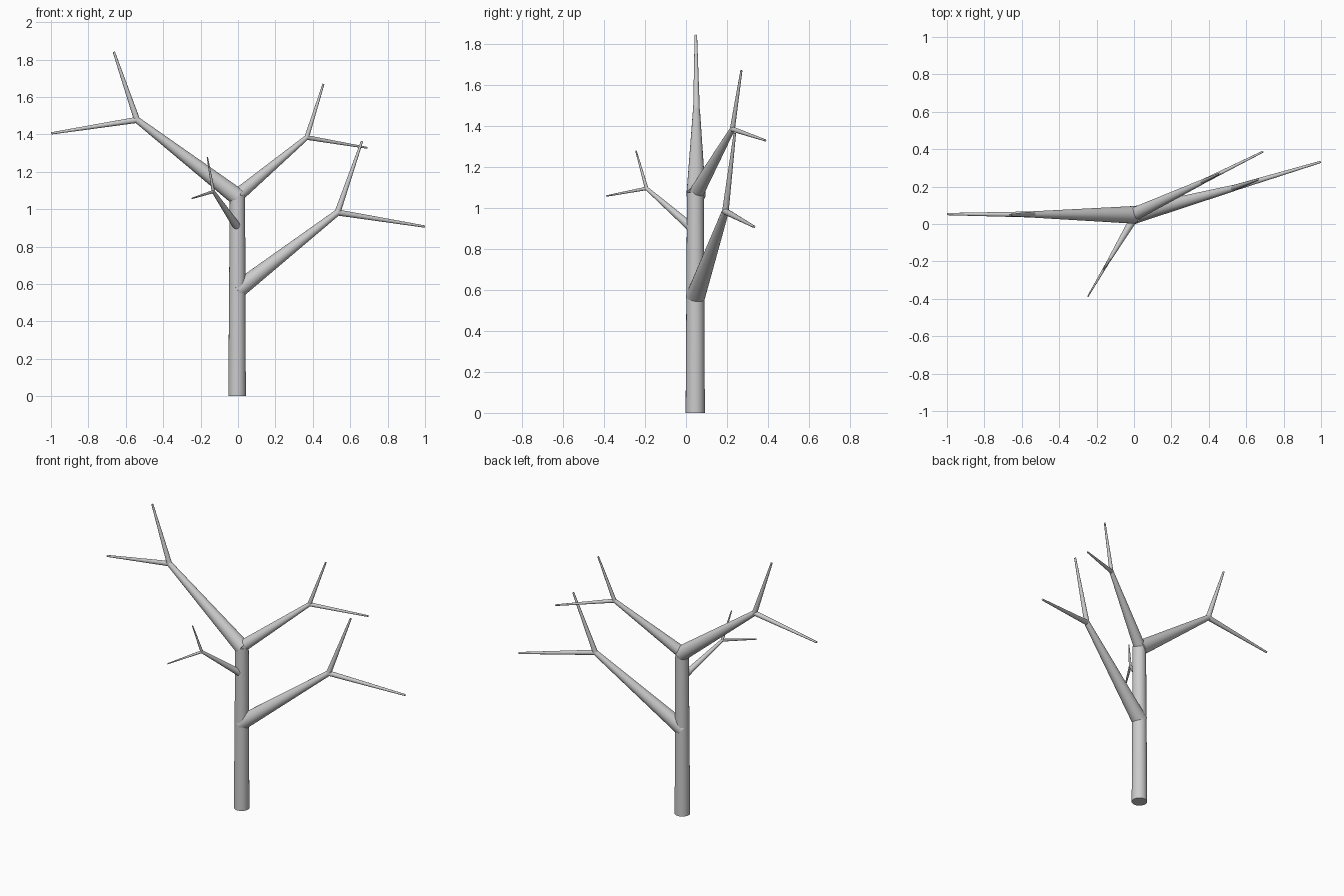
import bpy
import math
from mathutils import Vector

if "Cube" in bpy.data.objects:
    bpy.data.objects.remove(bpy.data.objects["Cube"])


def limb(name, start, end, r1, r2):
    """Tapered round limb running from start to end."""
    a, b = Vector(start), Vector(end)
    d = b - a
    bpy.ops.mesh.primitive_cone_add(vertices=24, radius1=r1, radius2=r2,
                                    depth=d.length, location=(a + b) / 2)
    ob = bpy.context.object
    ob.name = name
    ob.rotation_euler = d.to_track_quat('Z', 'Y').to_euler()
    bpy.ops.object.shade_smooth_by_angle(angle=math.radians(40))
    return ob


# Trunk
limb("trunk", (-0.005, 0.045, 0), (-0.003, 0.046, 1.075), 0.047, 0.041)

# Branches: name, base, fork, rising twig tip, outer twig tip, base / fork / tip radius
branches = [
    ("lower_right", (-0.01, 0.045, 0.562), (0.532, 0.192, 0.982),
     (0.663, 0.238, 1.363), (0.998, 0.332, 0.907), 0.047, 0.017, 0.006),
    ("upper_left", (0.0, 0.049, 1.063), (-0.54, 0.051, 1.477),
     (-0.664, 0.048, 1.841), (-0.999, 0.053, 1.405), 0.047, 0.017, 0.006),
    ("upper_right", (0.0, 0.052, 1.075), (0.367, 0.226, 1.383),
     (0.457, 0.27, 1.669), (0.69, 0.387, 1.328), 0.036, 0.013, 0.005),
    ("front", (0.0, 0.03, 0.9), (-0.132, -0.192, 1.094),
     (-0.164, -0.244, 1.278), (-0.247, -0.388, 1.057), 0.022, 0.009, 0.0035),
]
for name, base, fork, rise, outer, rb, rf, rt in branches:
    limb(name + "_branch", base, fork, rb, rf)
    limb(name + "_rising_twig", fork, rise, rf * 0.95, rt)
    limb(name + "_outer_twig", fork, outer, rf * 0.95, rt)
    # Rounded joint at the fork
    bpy.ops.mesh.primitive_uv_sphere_add(segments=16, ring_count=8,
                                         radius=rf * 0.97, location=fork)
    bpy.context.object.name = name + "_fork"
    bpy.ops.object.shade_smooth_by_angle(angle=math.radians(60))
